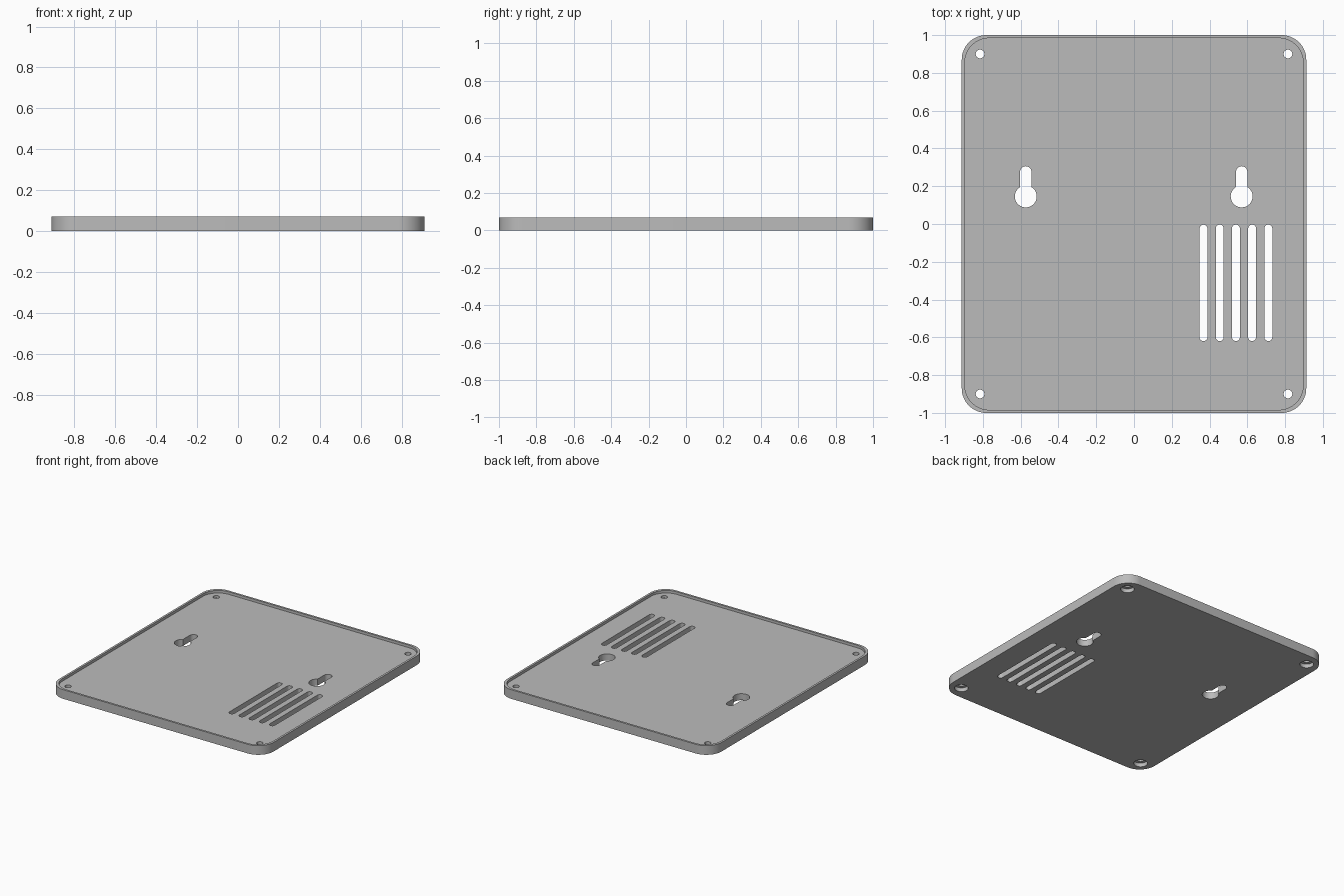
import bpy
import bmesh
from math import pi, sin, cos, asin

if "Cube" in bpy.data.objects:
    bpy.data.objects.remove(bpy.data.objects["Cube"])

HALF_X, HALF_Y, HEIGHT = 0.912, 1.0, 0.07
FLOOR, RIM, CORNER = 0.05, 0.016, 0.13
CUT = 0.1  # overshoot of the cutters

grey = bpy.data.materials.new("plain grey")
grey.use_nodes = True
grey.diffuse_color = (0.5, 0.5, 0.5, 1)
grey.node_tree.nodes["Principled BSDF"].inputs["Base Color"].default_value = (0.5, 0.5, 0.5, 1)


def arc(cx, cy, r, start, end, steps):
    """Points along an arc, both ends included."""
    angles = [start + (end - start) * i / steps for i in range(steps + 1)]
    return [(cx + r * cos(a), cy + r * sin(a)) for a in angles]


def circle(cx, cy, r, steps=32):
    return arc(cx, cy, r, 0, 2 * pi, steps)[:-1]


def rounded_rectangle(hx, hy, r):
    pts = []
    for i, (sx, sy) in enumerate([(1, 1), (-1, 1), (-1, -1), (1, -1)]):
        pts += arc(sx * (hx - r), sy * (hy - r), r, i * pi / 2, (i + 1) * pi / 2, 16)
    return pts


def slot(cx, low, high, r):
    return arc(cx, high - r, r, 0, pi, 12) + arc(cx, low + r, r, pi, 2 * pi, 12)


def keyhole(cx, cy, r, neck, top):
    a = asin(neck / r)
    return arc(cx, cy, r, pi / 2 + a, 5 * pi / 2 - a, 32) + arc(cx, top - neck, neck, 0, pi, 12)


def prisms(name, outlines, z0, z1):
    """One object holding an upright prism for each outline."""
    bm = bmesh.new()
    for outline in outlines:
        low = [bm.verts.new((x, y, z0)) for x, y in outline]
        high = [bm.verts.new((x, y, z1)) for x, y in outline]
        bm.faces.new(low[::-1])
        bm.faces.new(high)
        for i in range(len(low)):
            j = (i + 1) % len(low)
            bm.faces.new((low[i], low[j], high[j], high[i]))
    mesh = bpy.data.meshes.new(name)
    bm.to_mesh(mesh)
    bm.free()
    mesh.materials.append(grey)
    obj = bpy.data.objects.new(name, mesh)
    bpy.context.collection.objects.link(obj)
    return obj


def cut(target, cutter):
    cutter.hide_render = True
    mod = target.modifiers.new("cut", 'BOOLEAN')
    mod.operation = 'DIFFERENCE'
    mod.solver = 'EXACT'
    mod.object = cutter
    bpy.context.view_layer.objects.active = target
    bpy.ops.object.modifier_apply(modifier=mod.name)
    bpy.data.objects.remove(cutter)


# Plate with rounded corners
cover = prisms("back_cover", [rounded_rectangle(HALF_X, HALF_Y, CORNER)], 0, HEIGHT)

# Shallow tray inside the rim
tray = [rounded_rectangle(HALF_X - RIM, HALF_Y - RIM, CORNER)]
cut(cover, prisms("tray_cutter", tray, FLOOR, HEIGHT + CUT))

# Screw holes, hanging keyholes and vent slots, all the way through
screws = [(sx * 0.815, sy * 0.9) for sx in (-1, 1) for sy in (-1, 1)]
holes = [circle(x, y, 0.023) for x, y in screws]
holes += [keyhole(x, 0.146, 0.058, 0.03, 0.306) for x in (-0.573, 0.57)]
holes += [slot(0.368 + i * 0.0858, -0.62, -0.003, 0.021) for i in range(5)]
cut(cover, prisms("hole_cutter", holes, -CUT, HEIGHT + CUT))

# Recesses for the screw heads, from below
bores = [circle(x, y, 0.048) for x, y in screws]
cut(cover, prisms("screw_head_cutter", bores, -CUT, 0.03))

# Smooth curved walls, sharp edges
bpy.ops.object.select_all(action='DESELECT')
cover.select_set(True)
bpy.context.view_layer.objects.active = cover
bpy.ops.object.shade_smooth_by_angle(angle=pi / 6)
